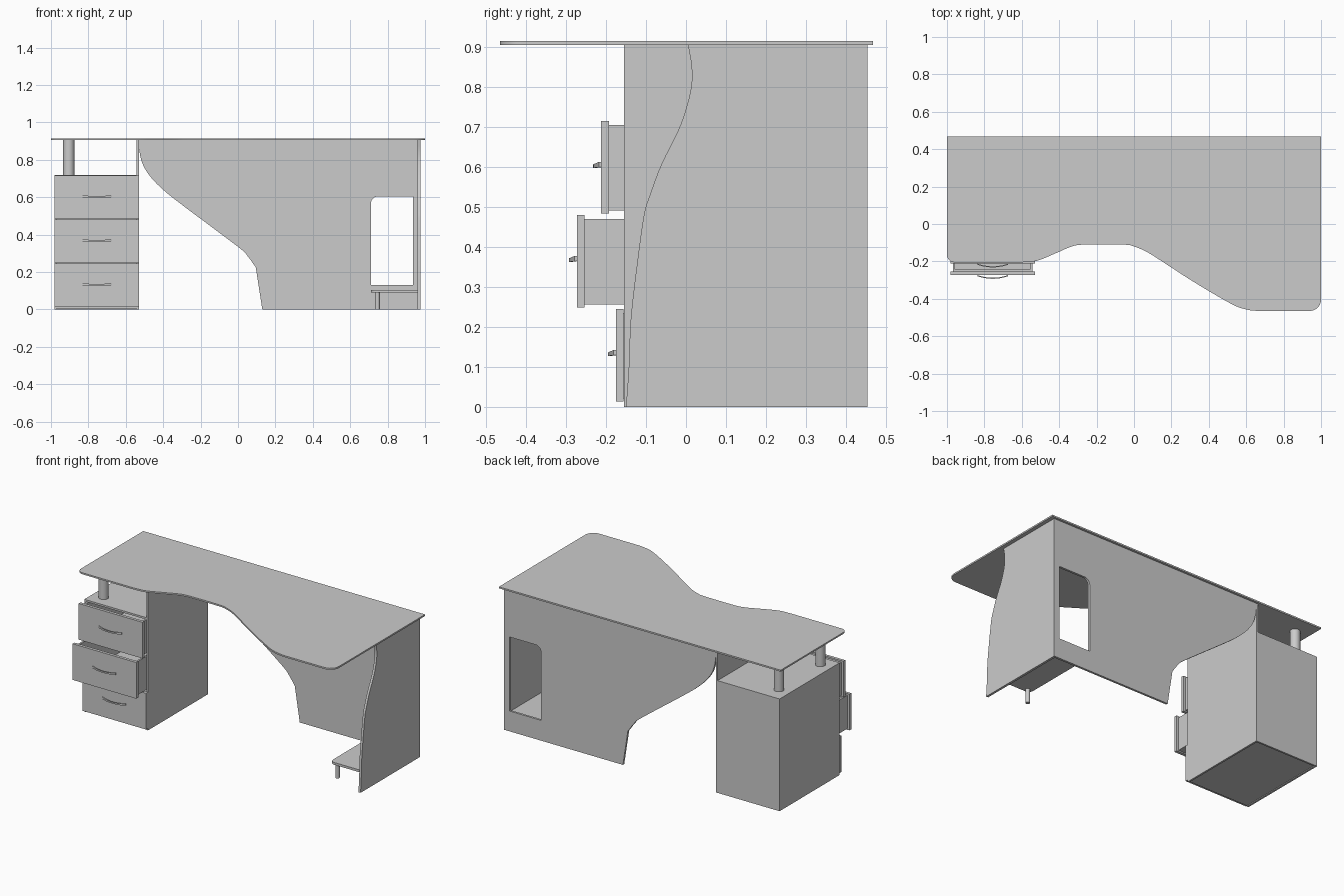
import bpy, bmesh, math
from mathutils import Vector

if "Cube" in bpy.data.objects:
    bpy.data.objects.remove(bpy.data.objects["Cube"])


def finish(name, bm, smooth=False):
    bmesh.ops.recalc_face_normals(bm, faces=bm.faces)
    me = bpy.data.meshes.new(name)
    bm.to_mesh(me)
    bm.free()
    ob = bpy.data.objects.new(name, me)
    bpy.context.collection.objects.link(ob)
    if smooth:
        bpy.ops.object.select_all(action='DESELECT')
        ob.select_set(True)
        bpy.context.view_layer.objects.active = ob
        bpy.ops.object.shade_smooth_by_angle(angle=math.radians(30))
    return ob


def add_box(bm, x0, x1, y0, y1, z0, z1):
    vs = bmesh.ops.create_cube(bm, size=1)['verts']
    for v in vs:
        v.co = Vector(((x0 + x1) / 2 + v.co.x * (x1 - x0),
                       (y0 + y1) / 2 + v.co.y * (y1 - y0),
                       (z0 + z1) / 2 + v.co.z * (z1 - z0)))


def box(name, *dims):
    bm = bmesh.new()
    add_box(bm, *dims)
    return finish(name, bm)


def cylinder(name, x, y, r, z0, z1):
    bm = bmesh.new()
    bmesh.ops.create_cone(bm, cap_ends=True, segments=24, radius1=r, radius2=r, depth=z1 - z0)
    bmesh.ops.translate(bm, verts=bm.verts, vec=(x, y, (z0 + z1) / 2))
    return finish(name, bm, True)


def board(name, loops, axis, a, b):
    """Flat board: 2D outlines (first outer, rest holes) extruded from a to b along axis."""
    put = {'x': lambda p, d: (d, p[0], p[1]), 'y': lambda p, d: (p[0], d, p[1]),
           'z': lambda p, d: (p[0], p[1], d)}[axis]
    bm = bmesh.new()
    edges = []
    for loop in loops:
        vs = [bm.verts.new(put(p, a)) for p in loop]
        edges += [bm.edges.new((vs[i - 1], vs[i])) for i in range(len(vs))]
    bmesh.ops.triangle_fill(bm, edges=edges, use_beauty=True)
    new = bmesh.ops.extrude_face_region(bm, geom=bm.faces[:])['geom']
    step = Vector(put((0, 0), b - a))
    bmesh.ops.translate(bm, verts=[v for v in new if isinstance(v, bmesh.types.BMVert)], vec=step)
    return finish(name, bm, True)


def arc(cx, cy, r, a0, a1, n=6):
    return [(cx + r * math.cos(math.radians(a0 + (a1 - a0) * i / n)),
             cy + r * math.sin(math.radians(a0 + (a1 - a0) * i / n))) for i in range(n + 1)]


def spline(pts, n=4):
    """Smooth curve through the points."""
    p = [Vector(q) for q in pts]
    p = [2 * p[0] - p[1]] + p + [2 * p[-1] - p[-2]]
    out = []
    for i in range(1, len(p) - 2):
        for k in range(n):
            t = k / n
            q = 0.5 * (2 * p[i] + (p[i + 1] - p[i - 1]) * t
                       + (2 * p[i - 1] - 5 * p[i] + 4 * p[i + 1] - p[i + 2]) * t * t
                       + (3 * p[i] - p[i - 1] - 3 * p[i + 1] + p[i + 2]) * t ** 3)
            out.append(tuple(q))
    return out + [tuple(pts[-1])]


# Wavy tabletop
front = spline([(0.66, -0.465), (0.6, -0.457), (0.52, -0.427), (0.32, -0.31), (0.15, -0.2),
                (0.07, -0.15), (0, -0.12), (-0.06, -0.11), (-0.27, -0.11), (-0.34, -0.123),
                (-0.42, -0.157), (-0.52, -0.197), (-0.6, -0.205)])
top = [(-1, 0.468), (1, 0.468)] + arc(0.94, -0.405, 0.06, 0, -90) + front \
    + arc(-0.96, -0.165, 0.04, 270, 180)
board("tabletop", [top], 'z', 0.905, 0.915)

# Right side panel with curved front edge
side = spline([(-0.15, 0), (-0.143, 0.1), (-0.138, 0.22), (-0.122, 0.36), (-0.105, 0.48),
               (-0.09, 0.53), (-0.062, 0.605), (-0.02, 0.69), (0, 0.745), (0.013, 0.8),
               (0.014, 0.85), (0.005, 0.905)])
board("right_side_panel", [side + [(0.454, 0.905), (0.454, 0)]], 'x', 0.96, 0.975)

# Back panel with swept edge and window
sweep = spline([(-0.53, 0.87), (-0.52, 0.81), (-0.5, 0.757), (-0.46, 0.7), (-0.4, 0.64),
                (-0.3, 0.56), (0, 0.335), (0.05, 0.287), (0.095, 0.225)])
window = [(0.935, 0.13), (0.935, 0.605)] + arc(0.75, 0.565, 0.04, 90, 180) + [(0.71, 0.13)]
board("back_panel", [[(0.96, 0), (0.96, 0.905), (-0.53, 0.905)] + sweep + [(0.13, 0)], window],
      'y', 0.44, 0.454)

# Low shelf and its foot
board("low_shelf", [[(0.96, 0.44), (0.71, 0.44)] + arc(0.74, -0.05, 0.03, 180, 270)
                    + [(0.96, -0.08)]], 'z', 0.09, 0.105)
cylinder("shelf_foot", 0.745, -0.055, 0.013, 0, 0.09)

# Drawer pedestal carcass
L, R, F, B = -0.982, -0.53, -0.155, 0.454
box("pedestal_right_panel", R - 0.012, R, F, B, 0, 0.905)
box("pedestal_left_panel", L, L + 0.012, F, B, 0, 0.72)
box("pedestal_back", L + 0.012, R - 0.012, B - 0.012, B, 0, 0.72)
box("pedestal_top", L + 0.012, R - 0.012, F, B - 0.012, 0.708, 0.72)
box("pedestal_bottom", L + 0.012, R - 0.012, F, B - 0.012, 0.005, 0.017)

# Posts between pedestal and tabletop
for side_name, y in (("front", -0.07), ("back", 0.35)):
    cylinder("post_" + side_name, -0.905, y, 0.03, 0.72, 0.905)


def handle(name, y, z):
    """Bowed handle: thin rectangular section swept along a shallow arc."""
    bm = bmesh.new()
    rings = []
    n = 14
    for i in range(n + 1):
        u = -1 + 2 * i / n
        bow = 1 - u * u
        x, yy = -0.755 + 0.082 * u, y - 0.014 * bow
        lo, hi = z - 0.004 - 0.002 * bow, z + 0.009 - 0.006 * bow
        rings.append([bm.verts.new(c) for c in ((x, yy, lo), (x, yy - 0.006, lo),
                                                (x, yy - 0.006, hi), (x, yy, hi))])
    for a, b in zip(rings, rings[1:]):
        for k in range(4):
            bm.faces.new((a[k - 1], a[k], b[k], b[k - 1]))
    bm.faces.new(rings[0])
    bm.faces.new(rings[-1])
    finish(name, bm, True)


# Drawers, each pulled out by a different amount
for name, y, z in (("top", -0.212, 0.483), ("middle", -0.273, 0.248), ("bottom", -0.175, 0.013)):
    box(name + "_drawer_front", L, R, y, y + 0.019, z, z + 0.232)
    y0, y1, z0, z1 = y + 0.019, y + 0.55, z + 0.008, z + 0.222
    x0, x1, t = L + 0.014, R - 0.014, 0.012
    bm = bmesh.new()
    add_box(bm, x0, x0 + t, y0, y1, z0, z1)
    add_box(bm, x1 - t, x1, y0, y1, z0, z1)
    add_box(bm, x0 + t, x1 - t, y0, y0 + t, z0, z1)
    add_box(bm, x0 + t, x1 - t, y1 - t, y1, z0, z1)
    add_box(bm, x0 + t, x1 - t, y0 + t, y1 - t, z0, z0 + 0.008)
    finish(name + "_drawer_box", bm)
    handle(name + "_drawer_handle", y, z + 0.12)
